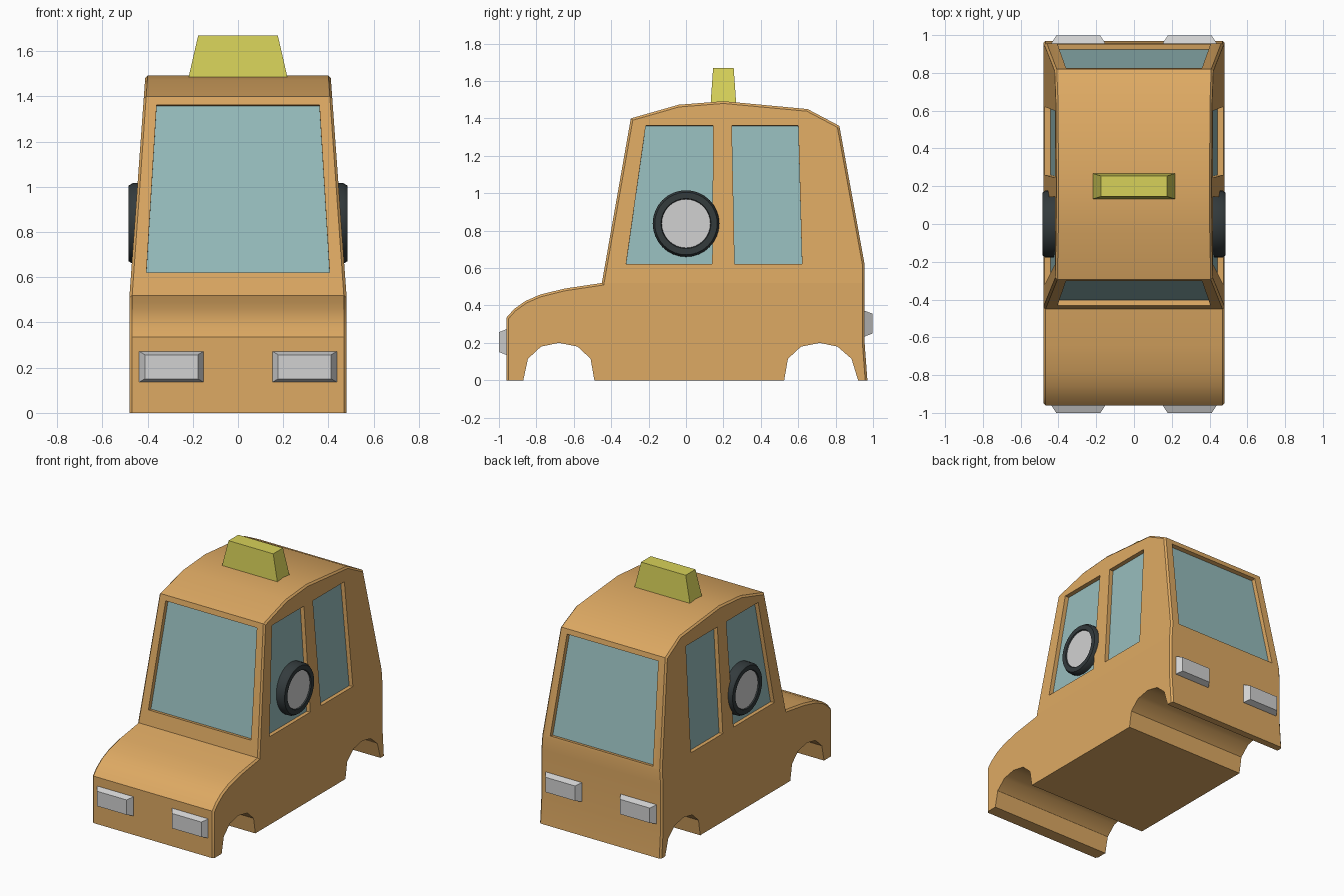
import bpy, bmesh, math
from mathutils import Vector

if "Cube" in bpy.data.objects:
    bpy.data.objects.remove(bpy.data.objects["Cube"])


def material(name, rgb):
    m = bpy.data.materials.new(name)
    m.diffuse_color = (*rgb, 1)
    m.use_nodes = True
    m.node_tree.nodes["Principled BSDF"].inputs["Base Color"].default_value = m.diffuse_color
    return m


PAINT = material("orange_paint", (0.73, 0.40, 0.125))
GLASS = material("teal_glass", (0.31, 0.51, 0.51))
LAMP = material("light_grey", (0.64, 0.64, 0.64))
SIGN = material("yellow", (0.68, 0.64, 0.10))
TYRE = material("dark_rubber", (0.033, 0.043, 0.046))


def finish(name, bm, mats):
    bmesh.ops.recalc_face_normals(bm, faces=bm.faces)
    me = bpy.data.meshes.new(name)
    bm.to_mesh(me)
    bm.free()
    for m in mats:
        me.materials.append(m)
    ob = bpy.data.objects.new(name, me)
    bpy.context.collection.objects.link(ob)
    return ob


def smooth(ob, angle):
    bpy.ops.object.select_all(action='DESELECT')
    ob.select_set(True)
    bpy.context.view_layer.objects.active = ob
    bpy.ops.object.shade_smooth_by_angle(angle=math.radians(angle))


def loft(bm, rings, caps=True):
    """Skin a list of point rings; returns nothing, closes both ends."""
    vs = [[bm.verts.new(p) for p in r] for r in rings]
    n = len(vs[0])
    for a, b in zip(vs, vs[1:]):
        for i in range(n):
            bm.faces.new((a[i], a[(i + 1) % n], b[(i + 1) % n], b[i]))
    if caps:
        bm.faces.new(vs[0])
        bm.faces.new(vs[-1])


def half_width(z):
    return 0.48 * (1 - 0.146 * max(0, z - 0.52) / 0.97)


# Body: side profile with wheel arches, extruded across x
profile = [(-0.96, 0), (-0.96, 0.335), (-0.92, 0.38), (-0.86, 0.423), (-0.78, 0.458),
           (-0.65, 0.49), (-0.45, 0.52), (-0.295, 1.40), (-0.04, 1.473), (0.2, 1.492),
           (0.65, 1.45), (0.82, 1.36), (0.955, 0.62), (0.955, 0.2), (0.97, 0),
           (0.92, 0), (0.885, 0.115), (0.81, 0.18), (0.715, 0.2), (0.615, 0.18),
           (0.545, 0.115), (0.525, 0), (-0.49, 0), (-0.51, 0.115), (-0.58, 0.18),
           (-0.68, 0.2), (-0.775, 0.18), (-0.845, 0.115), (-0.87, 0)]
bm = bmesh.new()
loft(bm, [[(x, y, z) for y, z in profile] for x in (-0.48, 0.48)])
bmesh.ops.recalc_face_normals(bm, faces=bm.faces)
# Narrow bevel along the outer rim, not the arches
rim = []
for e in bm.edges:
    mid = (e.verts[0].co + e.verts[1].co) / 2
    if abs(mid.x) > 0.4 and (mid.z > 0.25 or abs(mid.y) > 0.952):
        rim.append(e)
bmesh.ops.bevel(bm, geom=rim, offset=0.012, segments=1, affect='EDGES')
# Cabin leans inward above the bonnet line
bmesh.ops.bisect_plane(bm, geom=bm.verts[:] + bm.edges[:] + bm.faces[:], dist=1e-4,
                       plane_co=(0, 0, 0.52), plane_no=(0, 0, 1))
for v in bm.verts:
    v.co.x *= half_width(v.co.z) / 0.48
body = finish("body", bm, [PAINT, GLASS])


# Window recesses: cutters whose floor face carries the glass colour
def window(name, pts, depth=0.03):
    pts = [Vector(p) for p in pts]
    n = (pts[1] - pts[0]).cross(pts[3] - pts[0]).normalized()
    if n.dot(sum(pts, Vector()) / 4 - Vector((0, 0.25, 0.9))) < 0:
        n = -n
    bm = bmesh.new()
    loft(bm, [[p + n * 0.06 for p in pts], [p - n * depth for p in pts]])
    bm.faces.ensure_lookup_table()
    bm.faces[-1].material_index = 1
    cutter = finish(name, bm, [PAINT, GLASS])
    cutter.hide_render = True
    mod = body.modifiers.new(name, 'BOOLEAN')
    mod.operation = 'DIFFERENCE'
    mod.solver = 'EXACT'
    mod.object = cutter
    return cutter


def front_y(z):
    return -0.45 + 0.155 * (z - 0.52) / 0.88


def rear_y(z):
    return 0.955 - 0.135 * (z - 0.62) / 0.74


def end_window(name, fy, lo, hi, wlo, whi):
    return window(name, [(-wlo, fy(lo), lo), (wlo, fy(lo), lo),
                         (whi, fy(hi), hi), (-whi, fy(hi), hi)])


cutters = [end_window("windscreen_cutter", front_y, 0.622, 1.362, 0.405, 0.36),
           end_window("rear_window_cutter", rear_y, 0.635, 1.325, 0.405, 0.36)]
for s in (-1, 1):
    for label, ys in (("front", (-0.32, 0.14, 0.145, -0.215)),
                      ("rear", (0.26, 0.62, 0.60, 0.245))):
        zs = (0.622, 0.622, 1.362, 1.362)
        cutters.append(window(f"{label}_side_window_cutter",
                              [(s * half_width(z), y, z) for y, z in zip(ys, zs)]))

# Apply the cuts and drop the cutters
bpy.context.view_layer.update()
cut = bpy.data.meshes.new_from_object(body.evaluated_get(bpy.context.evaluated_depsgraph_get()))
body.modifiers.clear()
body.data = cut
for c in cutters:
    bpy.data.objects.remove(c)
smooth(body, 32)
for p in body.data.polygons:
    if abs(p.normal.x) > 0.9 or p.material_index == 1:
        p.use_smooth = False


# Frustum helper for lamps and roof sign: base and tip rectangles
def rect(c, u, v, hu, hv):
    c, u, v = Vector(c), Vector(u), Vector(v)
    return [c + u * a * hu + v * b * hv for a, b in ((-1, -1), (1, -1), (1, 1), (-1, 1))]


def frustum(name, mat, rings):
    bm = bmesh.new()
    loft(bm, rings)
    return finish(name, bm, [mat])


X, Y, Z = (1, 0, 0), (0, 1, 0), (0, 0, 1)
for s in (-1, 1):
    for name, y0, y1, z in (("headlight", -0.955, -1.0, 0.204), ("tail_light", 0.945, 0.997, 0.303)):
        edge = -0.962 if y0 < 0 else 0.958
        frustum(name, LAMP, [rect((s * 0.295, y0, z), X, Z, 0.142, 0.068),
                             rect((s * 0.295, edge, z), X, Z, 0.142, 0.068),
                             rect((s * 0.295, y1, z), X, Z, 0.117, 0.053)])

# Roof sign
frustum("roof_sign", SIGN, [rect((0, 0.2, 1.47), X, Y, 0.222, 0.069),
                            rect((0, 0.2, 1.67), X, Y, 0.176, 0.055)])

# Wheels, set into the sides at mid height
for s in (-1, 1):
    bm = bmesh.new()
    rings = [(0.13, 0.33), (0.165, 0.33), (0.178, 0.345), (0.178, 0.467),
             (0.167, 0.484), (0.134, 0.484), (0.13, 0.476)]
    loft(bm, [[(s * x, r * math.cos(i * math.tau / 32), 0.838 + r * math.sin(i * math.tau / 32))
               for i in range(32)] for r, x in rings])
    for f in bm.faces:
        f.material_index = int(len(f.verts) > 4)
    smooth(finish("wheel", bm, [TYRE, LAMP]), 50)
